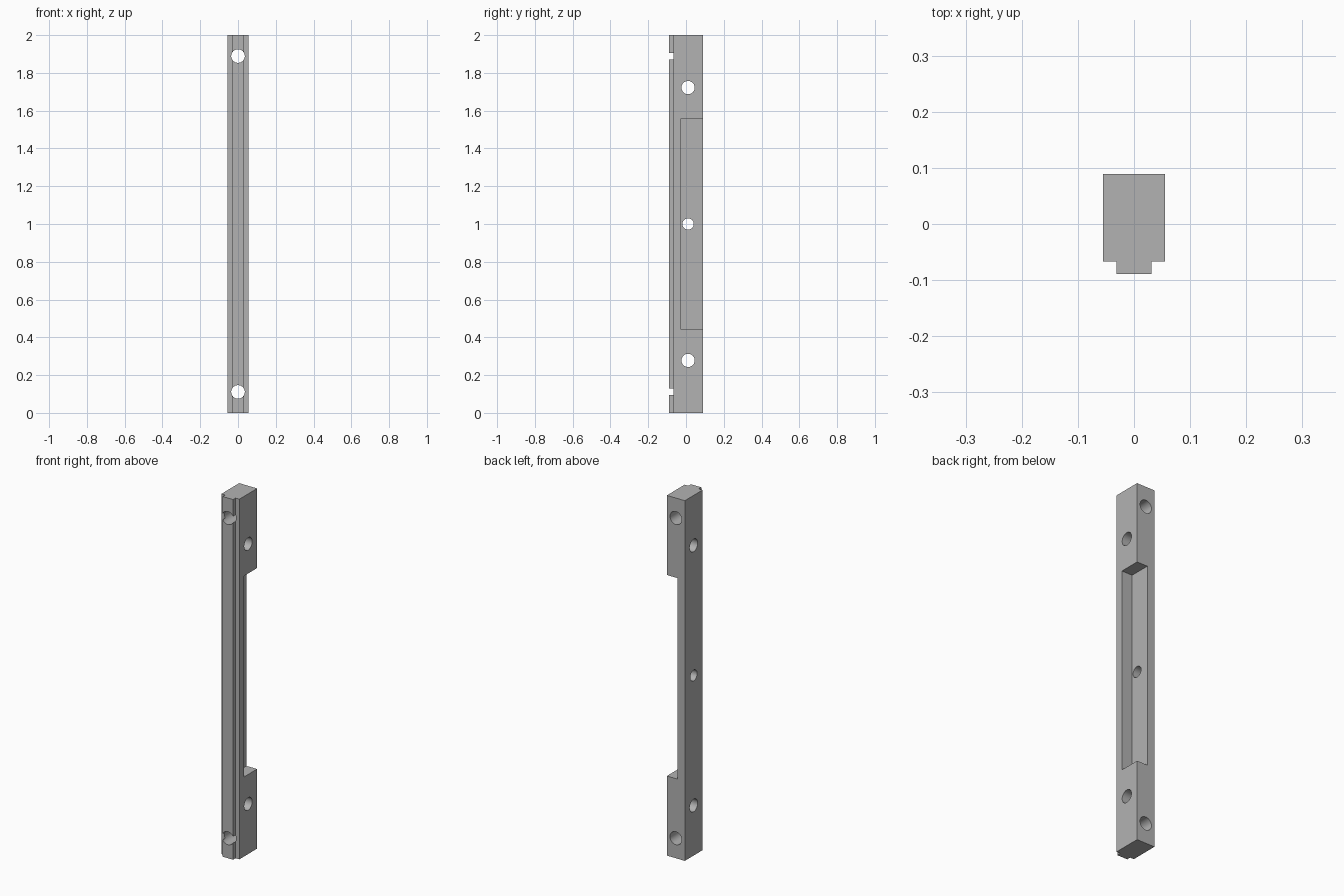
import bpy, bmesh
from math import radians
from mathutils import Matrix

default = bpy.data.objects.get("Cube")
if default:
    bpy.data.objects.remove(default, do_unlink=True)

HALF_W, BACK, SHOULDER, FRONT = 0.055, 0.089, -0.067, -0.089
TONGUE = 0.0315
HEIGHT = 2.0

grey = bpy.data.materials.new("plain grey")
grey.use_nodes = True
colour = (0.45, 0.45, 0.45, 1)
grey.diffuse_color = colour
grey.node_tree.nodes["Principled BSDF"].inputs["Base Color"].default_value = colour


def make_object(name, bm):
    bmesh.ops.recalc_face_normals(bm, faces=bm.faces)
    mesh = bpy.data.meshes.new(name)
    bm.to_mesh(mesh)
    bm.free()
    mesh.materials.append(grey)
    obj = bpy.data.objects.new(name, mesh)
    bpy.context.collection.objects.link(obj)
    return obj


def cut(target, cutter):
    mod = target.modifiers.new(cutter.name, "BOOLEAN")
    mod.operation = "DIFFERENCE"
    mod.solver = "EXACT"
    mod.object = cutter
    bpy.context.view_layer.objects.active = target
    bpy.ops.object.modifier_apply(modifier=mod.name)
    bpy.data.objects.remove(cutter, do_unlink=True)


def drill(target, axis, radius, location):
    bm = bmesh.new()
    turn = Matrix.Rotation(radians(90), 4, "X" if axis == "Y" else "Y")
    bmesh.ops.create_cone(bm, cap_ends=True, segments=48, radius1=radius,
                          radius2=radius, depth=0.5,
                          matrix=Matrix.Translation(location) @ turn)
    cut(target, make_object("drill_cutter", bm))


# Bar with a narrow tongue along its front
half = [(TONGUE, FRONT), (TONGUE, SHOULDER), (HALF_W, SHOULDER), (HALF_W, BACK)]
profile = half + [(-x, y) for x, y in reversed(half)]
bm = bmesh.new()
base = bm.faces.new([bm.verts.new((x, y, 0)) for x, y in profile])
grown = bmesh.ops.extrude_face_region(bm, geom=[base])
bmesh.ops.translate(bm, vec=(0, 0, HEIGHT),
                    verts=[v for v in grown["geom"] if isinstance(v, bmesh.types.BMVert)])
bar = make_object("mounting_bar", bm)

# Long recess in the left back corner
bm = bmesh.new()
bmesh.ops.create_cube(bm, size=1, matrix=Matrix.Translation((0.09, 0.074, 1.0))
                      @ Matrix.Diagonal((0.2, 0.2, 1.116, 1)))
cut(bar, make_object("recess_cutter", bm))

# Holes from front to back, near the ends
for side in (-1, 1):
    drill(bar, "Y", 0.036, (0, 0, 1 + side * 0.889))

# Holes from side to side
for offset, radius in ((-0.722, 0.035), (0, 0.03), (0.722, 0.035)):
    drill(bar, "X", radius, (0, 0.011, 1 + offset))

bpy.ops.object.select_all(action="DESELECT")
bar.select_set(True)
bpy.context.view_layer.objects.active = bar
bpy.ops.object.shade_smooth_by_angle(angle=radians(30))
